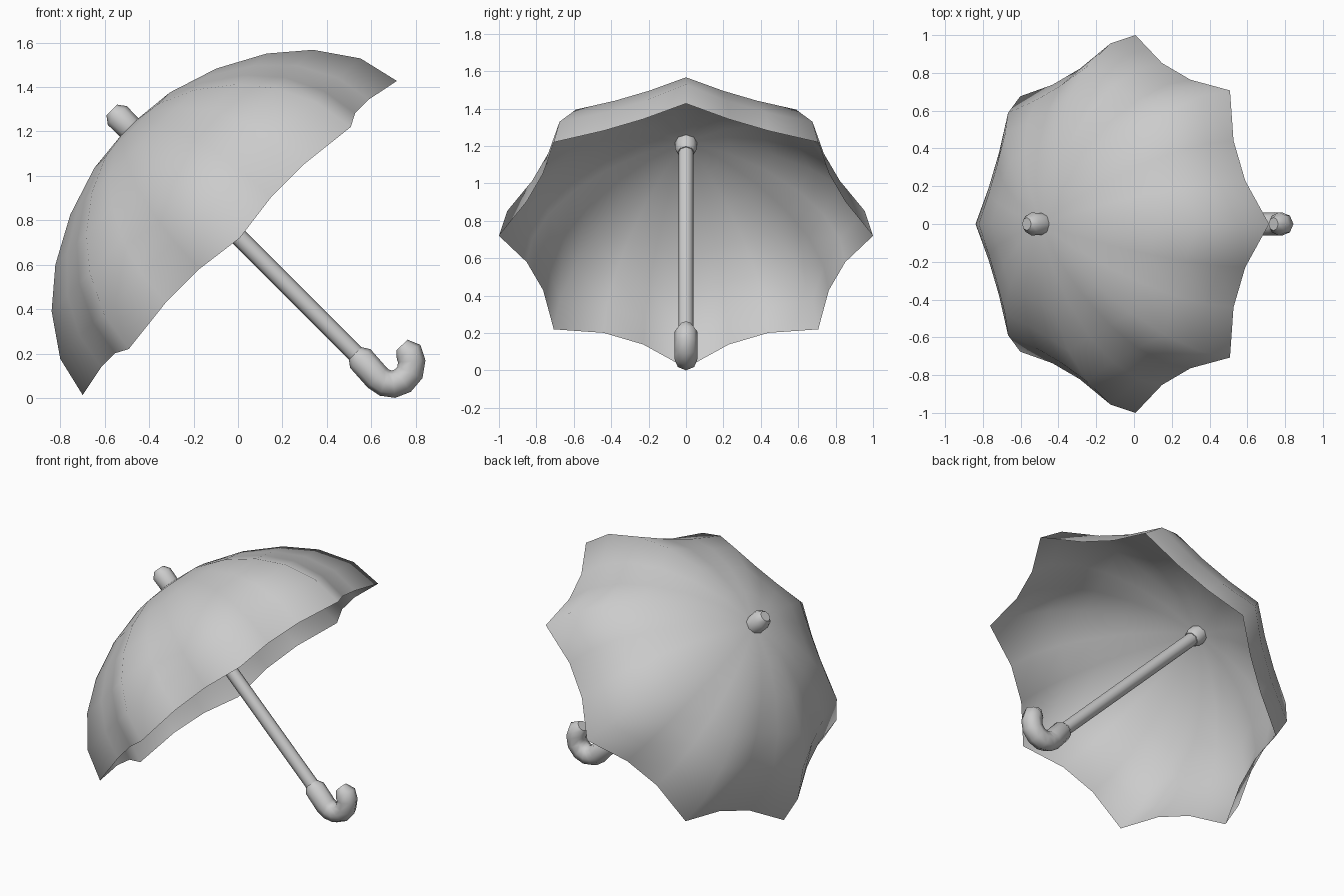
import bpy, bmesh, math
from mathutils import Vector

if "Cube" in bpy.data.objects:
    bpy.data.objects.remove(bpy.data.objects["Cube"])

# umbrella frame: axis leans 45 degrees, h is measured from the rim plane
CENTRE = Vector((0.008, 0, 0.72))
S = math.sqrt(0.5)
U, V, W = Vector((S, 0, S)), Vector((0, 1, 0)), Vector((-S, 0, S))


def local(u, v, h):
    return CENTRE + U * u + V * v + W * h


def finish(name, bm, angle):
    bmesh.ops.recalc_face_normals(bm, faces=bm.faces)
    me = bpy.data.meshes.new(name)
    bm.to_mesh(me)
    bm.free()
    me.shade_smooth()
    me.set_sharp_from_angle(angle=math.radians(angle))
    ob = bpy.data.objects.new(name, me)
    bpy.context.collection.objects.link(ob)
    return ob


def tube(name, pts, radii, sides=8):
    """Sweep a round section along a path lying in the xz plane."""
    bm = bmesh.new()
    rings = []
    for i, (p, r) in enumerate(zip(pts, radii)):
        t = (pts[min(i + 1, len(pts) - 1)] - pts[max(i - 1, 0)]).normalized()
        n = V.cross(t)
        rings.append([bm.verts.new(p + r * (n * math.cos(a) + V * math.sin(a)))
                      for a in (2 * math.pi * k / sides for k in range(sides))])
    for a, b in zip(rings, rings[1:]):
        for k in range(sides):
            j = (k + 1) % sides
            bm.faces.new((a[k], a[j], b[j], b[k]))
    bm.faces.new(rings[0])
    bm.faces.new(rings[-1])
    return finish(name, bm, 50)


# canopy: eight ribs, two sagging columns between each pair
# (rib radius, height, sag factor, extra height between ribs)
PROFILE = [(1.0, 0.0, 0.882, 0.03), (0.956, 0.187, 0.89, 0.01),
           (0.832, 0.366, 0.91, 0), (0.672, 0.502, 0.92, 0),
           (0.465, 0.614, 0.93, 0), (0.24, 0.686, 0.95, 0)]
N = 24
bm = bmesh.new()
rings = []
for r, h, sag, lift in PROFILE:
    ring = []
    for k in range(N):
        a = 2 * math.pi * k / N
        rib = k % 3 == 0
        rr = r if rib else r * sag
        ring.append(bm.verts.new(local(rr * math.cos(a), rr * math.sin(a),
                                       h if rib else h + lift)))
    rings.append(ring)
apex = bm.verts.new(local(0, 0, 0.71))
for k in range(N):
    j = (k + 1) % N
    for a, b in zip(rings, rings[1:]):
        bm.faces.new((a[k], a[j], b[j], b[k]))
    bm.faces.new((rings[-1][k], rings[-1][j], apex))
finish("canopy", bm, 80)

# shaft
tube("shaft", [local(0, 0, -0.76), local(0, 0, 0.66)], [0.04, 0.04])

# tip cap passing through the canopy
tube("tip_cap", [local(0, 0, h) for h in (0.63, 0.655, 0.78, 0.815)],
     [0.045, 0.058, 0.06, 0.034])

# hooked handle
hook = [local(0, 0, -0.735), local(0, 0, -0.767)] + [
    Vector((x, 0, z)) for x, z in ((0.628, 0.09), (0.66, 0.068), (0.70, 0.062),
                                   (0.742, 0.078), (0.774, 0.115), (0.782, 0.165),
                                   (0.768, 0.207), (0.738, 0.238))]
tube("handle", hook, [0.04] + [0.062] * 8 + [0.035])
